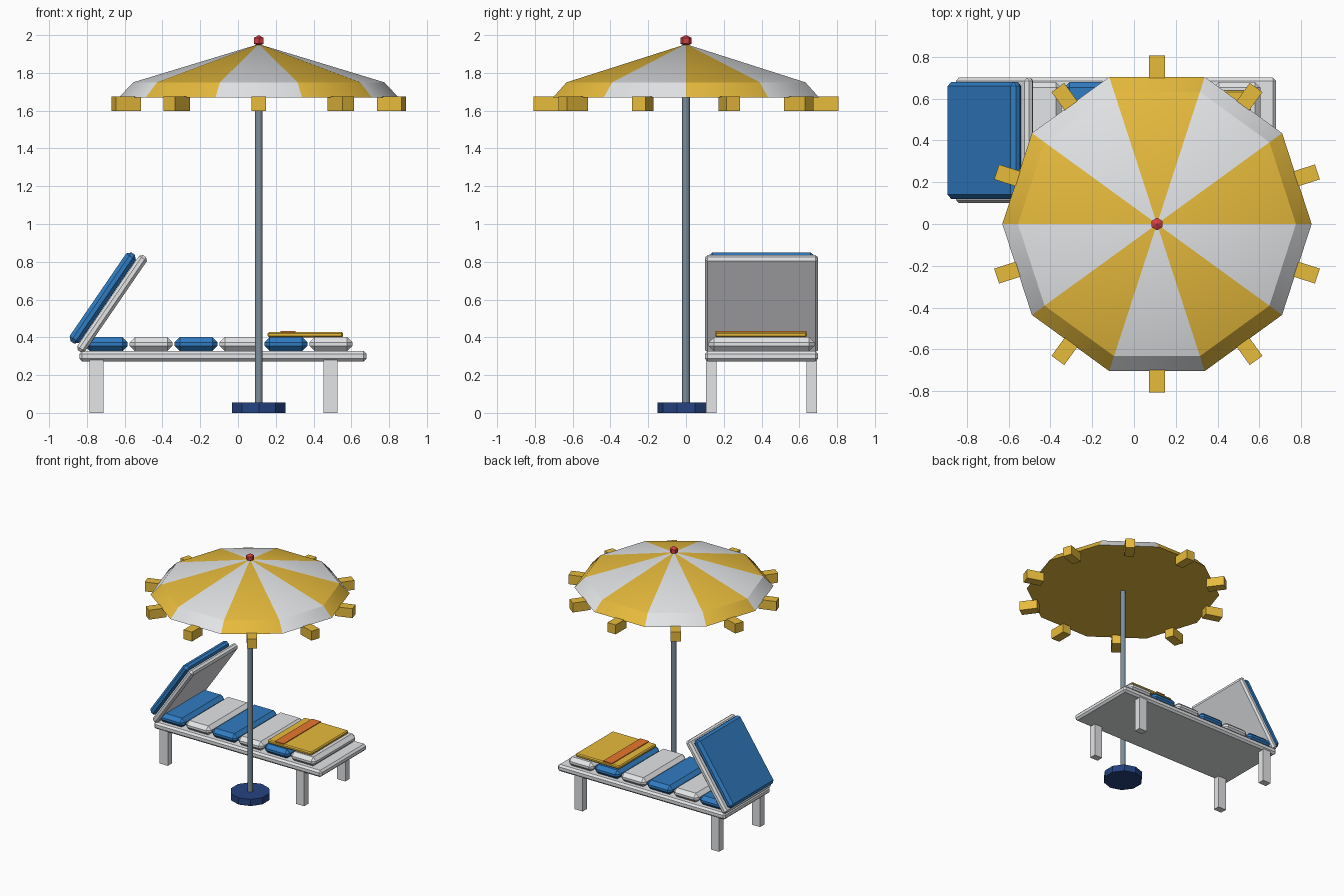
import bpy, bmesh, math
from mathutils import Matrix

if "Cube" in bpy.data.objects:
    bpy.data.objects.remove(bpy.data.objects["Cube"])


def material(name, r, g, b):
    m = bpy.data.materials.new(name)
    m.diffuse_color = (r, g, b, 1)
    m.use_nodes = True
    m.node_tree.nodes["Principled BSDF"].inputs["Base Color"].default_value = m.diffuse_color
    return m


WHITE = material("white", 0.8, 0.81, 0.83)
YELLOW = material("yellow", 0.87, 0.54, 0.05)
BLUE = material("blue", 0.03, 0.2, 0.54)
NAVY = material("navy", 0.018, 0.055, 0.22)
RED = material("red", 0.65, 0.05, 0.06)
GREY = material("steel grey", 0.2, 0.27, 0.33)
ORANGE = material("orange", 0.85, 0.2, 0.03)
CX = 0.11  # parasol axis


def finish(name, bm, *mats):
    bmesh.ops.recalc_face_normals(bm, faces=bm.faces)
    mesh = bpy.data.meshes.new(name)
    bm.to_mesh(mesh)
    bm.free()
    for m in mats:
        mesh.materials.append(m)
    ob = bpy.data.objects.new(name, mesh)
    bpy.context.collection.objects.link(ob)
    return ob


def box(name, centre, size, mat, bevel=0.0, axis='Z', angle=0.0):
    bm = bmesh.new()
    bmesh.ops.create_cube(bm, size=1)
    bmesh.ops.scale(bm, vec=size, verts=bm.verts)
    if bevel:
        bmesh.ops.bevel(bm, geom=bm.edges[:], offset=bevel, segments=1, affect='EDGES')
    bm.transform(Matrix.Translation(centre) @ Matrix.Rotation(angle, 4, axis))
    return finish(name, bm, mat)


def lathe(name, profile, sides, start, *mats):
    """Turn (radius, z) points around the parasol axis; sectors alternate colours."""
    bm = bmesh.new()
    rings = []
    for r, z in profile:
        n = sides if r > 0 else 1
        rings.append([bm.verts.new((CX + r * math.cos(start + math.tau * i / sides),
                                    r * math.sin(start + math.tau * i / sides), z))
                      for i in range(n)])
    for a, b in zip(rings, rings[1:]):
        for i in range(sides):
            j = (i + 1) % sides
            vs = [a[i % len(a)], a[j % len(a)], b[j % len(b)], b[i % len(b)]]
            face = bm.faces.new(list(dict.fromkeys(vs)))
            face.material_index = i % len(mats)
    for ring in (rings[0], rings[-1]):
        if len(ring) > 1:
            bm.faces.new(ring)
    return finish(name, bm, *mats)


def smooth(ob, degrees):
    bpy.ops.object.select_all(action='DESELECT')
    ob.select_set(True)
    bpy.context.view_layer.objects.active = ob
    bpy.ops.object.shade_smooth_by_angle(angle=math.radians(degrees))


# Parasol: base, pole, striped canopy with flat underside, finial
lathe("parasol_base", [(0.15, 0), (0.15, 0.055)], 10, math.pi / 2, NAVY)
smooth(lathe("parasol_pole", [(0.021, 0.05), (0.021, 1.9)], 10, math.pi / 2, GREY), 40)
smooth(lathe("parasol_canopy", [(0.74, 1.67), (0.665, 1.75), (0, 1.952)],
             10, 0, YELLOW, WHITE), 30)
lathe("parasol_finial", [(0, 1.94), (0.03, 1.955), (0.03, 1.985), (0, 2.0)],
      6, math.pi / 2, RED)

# Hanging tabs around the canopy rim
for i in range(10):
    a = math.radians(18 + 36 * i)
    box(f"canopy_tab_{i + 1}", (CX + 0.738 * math.cos(a), 0.738 * math.sin(a), 1.636),
        (0.138, 0.075, 0.077), YELLOW, angle=a)

# Lounger frame and legs
box("lounger_frame", (-0.08, 0.4, 0.3), (1.52, 0.6, 0.055), WHITE, 0.015)
for side, x in (("head", -0.748), ("foot", 0.49)):
    for row, y in (("front", 0.133), ("back", 0.665)):
        box(f"{side}_{row}_leg", (x, y, 0.14), (0.074, 0.055, 0.28), WHITE)

# Seat cushions in alternating colours
for i in range(6):
    box(f"seat_cushion_{i + 1}", (-0.698 + 0.238 * i, 0.4, 0.364), (0.228, 0.56, 0.074),
        WHITE if i % 2 else BLUE, 0.028)

# Tilted backrest and its cushion
TILT = -math.radians(55.6)
box("backrest_panel", (-0.667, 0.4, 0.578), (0.61, 0.6, 0.05), WHITE, 0.015, 'Y', TILT)
box("backrest_cushion", (-0.716, 0.4, 0.608), (0.57, 0.56, 0.062), BLUE, 0.02, 'Y', TILT)

# Folded towel with a stripe
box("towel", (0.357, 0.397, 0.414), (0.4, 0.485, 0.028), YELLOW, 0.008)
box("towel_stripe", (0.265, 0.397, 0.43), (0.08, 0.48, 0.008), ORANGE)
